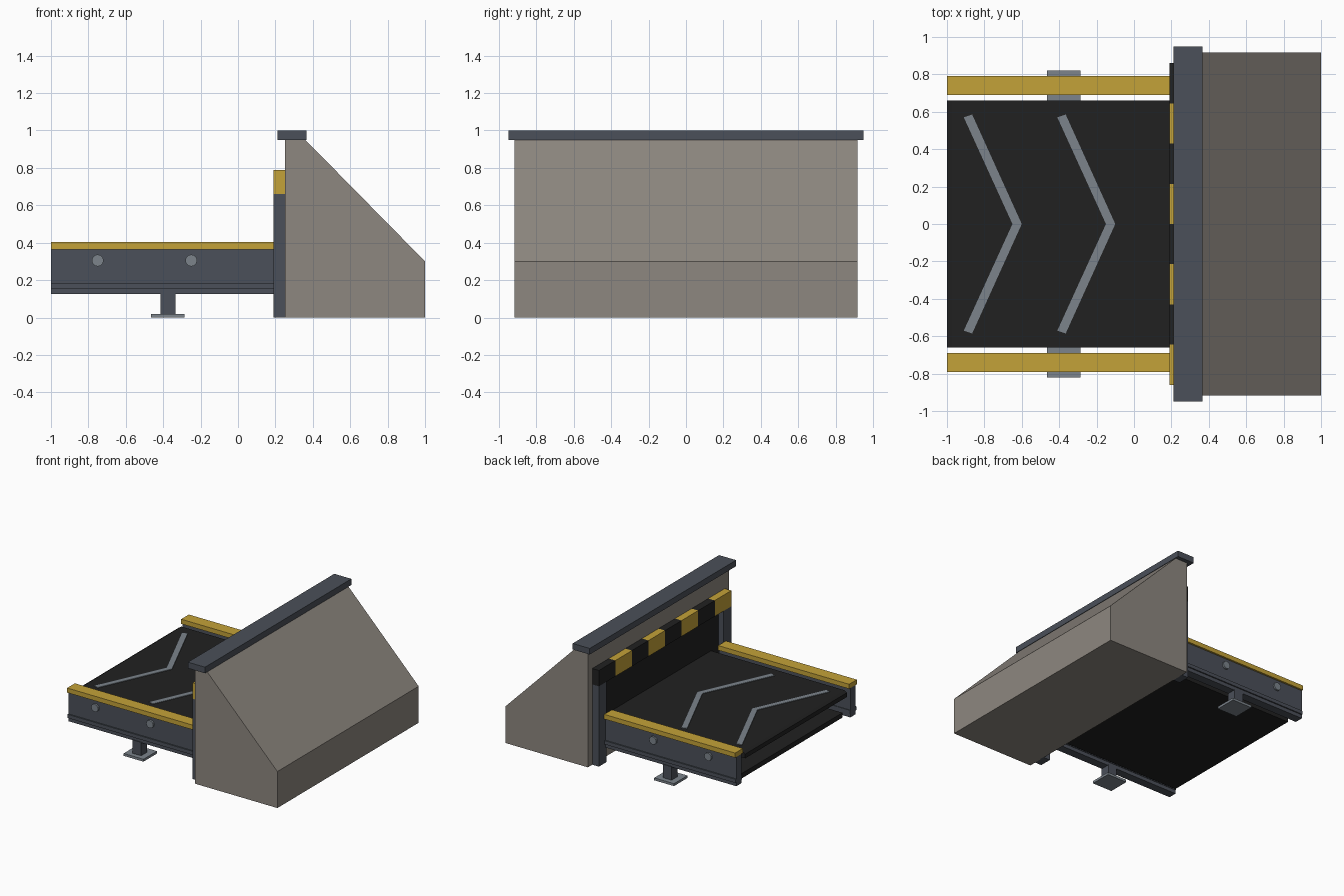
import bpy, bmesh
from math import radians
from mathutils import Matrix, Vector

cube = bpy.data.objects.get("Cube")
if cube:
    bpy.data.objects.remove(cube, do_unlink=True)


def material(name, r, g, b):
    m = bpy.data.materials.new(name)
    m.use_nodes = True
    m.diffuse_color = (r, g, b, 1)
    m.node_tree.nodes["Principled BSDF"].inputs["Base Color"].default_value = (r, g, b, 1)
    return m


stone = material("warm grey panel", 0.27, 0.245, 0.215)
slate = material("slate metal", 0.07, 0.08, 0.10)
yellow = material("safety yellow", 0.55, 0.36, 0.04)
rubber = material("black rubber", 0.015, 0.015, 0.015)
steel = material("light steel", 0.20, 0.23, 0.26)


def finish(name, bm, mat):
    bmesh.ops.recalc_face_normals(bm, faces=bm.faces)
    mesh = bpy.data.meshes.new(name)
    bm.to_mesh(mesh)
    bm.free()
    mesh.materials.append(mat)
    obj = bpy.data.objects.new(name, mesh)
    bpy.context.collection.objects.link(obj)
    return obj


def box(name, x, y, z, mat):
    """Box from (min, max) ranges on each axis."""
    bm = bmesh.new()
    bmesh.ops.create_cube(bm, size=1)
    for v in bm.verts:
        v.co = [r[0] if c < 0 else r[1] for c, r in zip(v.co, (x, y, z))]
    return finish(name, bm, mat)


def prism(name, points, offset, mat):
    """Extrude a flat outline along an offset."""
    bm = bmesh.new()
    face = bm.faces.new([bm.verts.new(p) for p in points])
    out = bmesh.ops.extrude_face_region(bm, geom=[face])
    verts = [g for g in out["geom"] if isinstance(g, bmesh.types.BMVert)]
    bmesh.ops.translate(bm, verts=verts, vec=Vector(offset))
    return finish(name, bm, mat)


# Sloped housing and its cap
outline = [(0.25, 0), (1, 0), (1, 0.3), (0.36, 0.95), (0.25, 0.95)]
prism("housing", [(x, -0.917, z) for x, z in outline], (0, 1.834, 0), stone)
box("housing_cap", (0.21, 0.365), (-0.95, 0.95), (0.95, 1.0), slate)

# Belt, upper and lower runs
belt = [(-1, 0.31), (0.25, 0.31), (0.25, 0.36), (-0.975, 0.36), (-1, 0.345)]
prism("upper_belt", [(x, -0.66, z) for x, z in belt], (0, 1.32, 0), rubber)
box("lower_belt", (-0.96, 0.25), (-0.66, 0.66), (0.13, 0.17), rubber)

# Direction chevrons on the belt
half = [(-0.65, 0), (-0.91, 0.57), (-0.865, 0.585), (-0.6, 0)]
for i in range(2):
    for s in (-1, 1):
        prism(f"chevron_{i}_{s}", [(x + i * 0.5, s * y, 0.358) for x, y in half],
              (0, 0, 0.007), steel)

# Mirrored rails, feet, bolts and doorway posts
for side, s in (("left", 1), ("right", -1)):
    def span(a, b):
        return tuple(sorted((s * a, s * b)))

    box(f"rail_{side}", (-1, 0.19), span(0.705, 0.775), (0.125, 0.365), slate)
    box(f"rail_ledge_{side}", (-1, 0.19), span(0.70, 0.785), (0.155, 0.185), slate)
    box(f"rail_cap_{side}", (-1, 0.19), span(0.69, 0.79), (0.365, 0.403), yellow)
    box(f"leg_{side}", (-0.415, -0.335), span(0.70, 0.78), (0.02, 0.13), slate)
    box(f"foot_plate_{side}", (-0.465, -0.285), span(0.645, 0.82), (0, 0.02), steel)
    box(f"doorway_post_{side}", (0.19, 0.255), span(0.76, 0.86), (0, 0.66), slate)
    for x in (-0.75, -0.25):
        bm = bmesh.new()
        turn = Matrix.Translation((x, s * 0.775, 0.305)) @ Matrix.Rotation(radians(90), 4, "X")
        bmesh.ops.create_cone(bm, cap_ends=True, segments=12, radius1=0.032,
                              radius2=0.032, depth=0.03, matrix=turn)
        finish(f"bolt_{side}", bm, steel)

# Dark doorway curtain and striped header
box("doorway_curtain", (0.235, 0.252), (-0.76, 0.76), (0.13, 0.66), rubber)
step = 1.72 / 8
for i in range(8):
    y = -0.86 + i * step
    box(f"header_block_{i}", (0.19, 0.255), (y, y + step), (0.66, 0.79),
        rubber if i % 2 else yellow)
